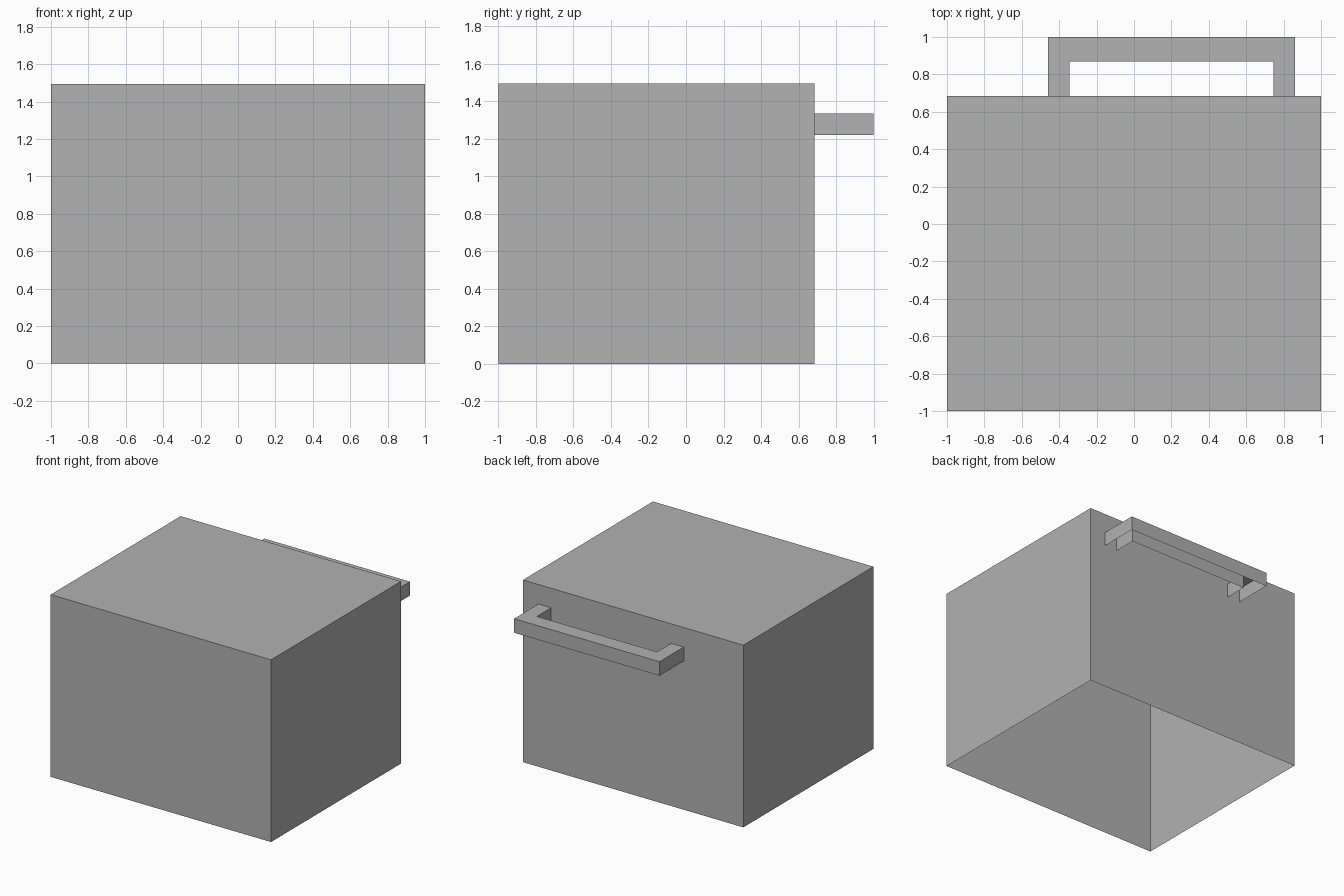
import bpy
import bmesh

cube = bpy.data.objects.get("Cube")
if cube:
    bpy.data.objects.remove(cube, do_unlink=True)

# One plain grey for everything
grey = bpy.data.materials.new("plain grey")
grey.use_nodes = True
colour = (0.445, 0.445, 0.445, 1)
grey.diffuse_color = colour
grey.node_tree.nodes["Principled BSDF"].inputs["Base Color"].default_value = colour


def open_shell(name, outline, z0, z1, skip_y=None):
    """Thin shell with a lid and walls but no underside; skips walls lying on skip_y."""
    bm = bmesh.new()
    low = [bm.verts.new((x, y, z0)) for x, y in outline]
    high = [bm.verts.new((x, y, z1)) for x, y in outline]
    bm.faces.new(high)
    for i, (a, b) in enumerate(zip(outline, outline[1:] + outline[:1])):
        if skip_y is not None and a[1] == b[1] == skip_y:
            continue
        j = (i + 1) % len(outline)
        bm.faces.new((low[i], low[j], high[j], high[i]))
    mesh = bpy.data.meshes.new(name)
    bm.to_mesh(mesh)
    bm.free()
    mesh.materials.append(grey)
    obj = bpy.data.objects.new(name, mesh)
    bpy.context.collection.objects.link(obj)
    return obj


back = 0.685

# Box body, open underneath
open_shell("box_body", [(-1, -1), (1, -1), (1, back), (-1, back)], 0, 1.495)

# Off-centre U-shaped handle on the back wall, open underneath
left, right, bar = 0.86, -0.46, 0.115
handle_outline = [
    (left, back), (left, 1), (right, 1), (right, back),
    (right + bar, back), (right + bar, 0.87),
    (left - bar, 0.87), (left - bar, back),
]
open_shell("back_handle", handle_outline, 1.22, 1.335, skip_y=back)
